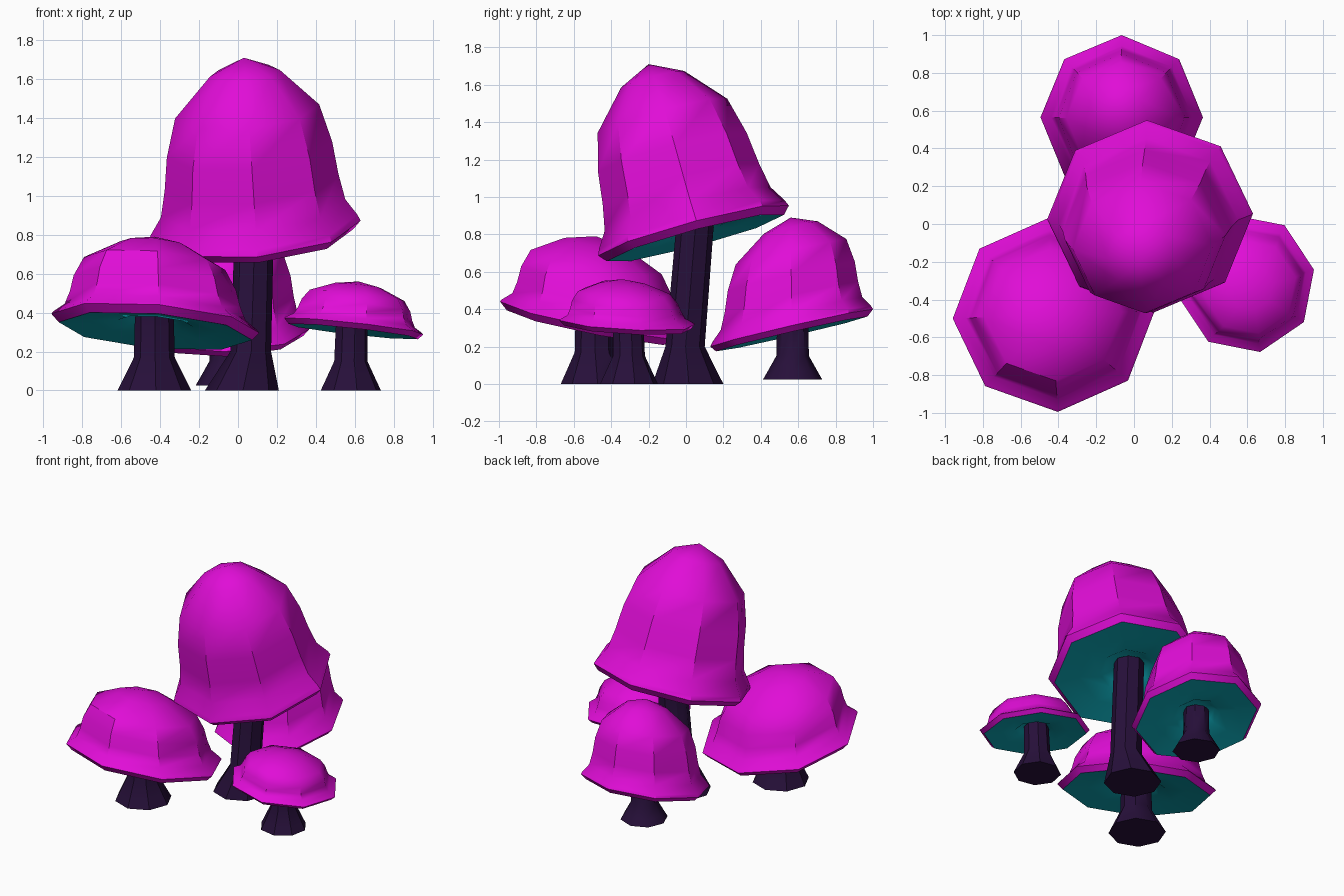
import bpy, bmesh, math
from mathutils import Vector

SIDES = 8

cube = bpy.data.objects.get("Cube")
if cube:
    bpy.data.objects.remove(cube, do_unlink=True)


def make_material(name, color):
    mat = bpy.data.materials.new(name)
    mat.use_nodes = True
    mat.diffuse_color = (*color, 1)
    bsdf = next(n for n in mat.node_tree.nodes if n.type == "BSDF_PRINCIPLED")
    bsdf.inputs["Base Color"].default_value = (*color, 1)
    return mat


MAGENTA = make_material("cap magenta", (0.75, 0.004, 0.68))
TEAL = make_material("gill teal", (0.004, 0.38, 0.46))
DARK = make_material("stem dark purple", (0.02, 0.005, 0.042))


def add_ring(bm, center, rx, ry, phase, slope=(0, 0)):
    """Octagon around a centre, tilted by the slopes along x and y."""
    verts = []
    for i in range(SIDES):
        a = phase + math.tau * i / SIDES
        x, y = rx * math.cos(a), ry * math.sin(a)
        offset = Vector((x, y, x * slope[0] + y * slope[1]))
        verts.append(bm.verts.new(Vector(center) + offset))
    return verts


def bridge(bm, lower, upper, index=0):
    for i in range(SIDES):
        j = (i + 1) % SIDES
        face = bm.faces.new((lower[i], lower[j], upper[j], upper[i]))
        face.material_index = index


def finish(bm, name, materials):
    bmesh.ops.recalc_face_normals(bm, faces=bm.faces[:])
    mesh = bpy.data.meshes.new(name)
    bm.to_mesh(mesh)
    bm.free()
    for mat in materials:
        mesh.materials.append(mat)
    obj = bpy.data.objects.new(name, mesh)
    bpy.context.collection.objects.link(obj)
    bpy.ops.object.select_all(action="DESELECT")
    obj.select_set(True)
    bpy.context.view_layer.objects.active = obj
    bpy.ops.object.shade_smooth_by_angle(angle=math.radians(40))


# Radius fraction and height fraction of the dome, from rim to near the apex
DOME = [(1, 0), (0.975, 0.035), (0.87, 0.13), (0.82, 0.28),
        (0.78, 0.47), (0.68, 0.69), (0.33, 0.91)]
# Radius fraction and depth (in radii) of the underside, from lip to pit
UNDER = [(0.93, -0.075), (0.62, -0.03), (0.36, 0.0), (0.28, 0.06), (0.15, 0.1)]


def make_cap(name, center, apex, rx, ry, slope, phase):
    center, apex = Vector(center), Vector(apex)
    axis = apex - center
    bm = bmesh.new()
    # Dome
    rings = [add_ring(bm, center + axis * h, rx * r, ry * r, phase, slope)
             for r, h in DOME]
    for low, high in zip(rings, rings[1:]):
        bridge(bm, low, high)
    tip = bm.verts.new(apex)
    for i in range(SIDES):
        bm.faces.new((rings[-1][i], rings[-1][(i + 1) % SIDES], tip))
    # Lip and gills
    down = axis.normalized()
    previous = rings[0]
    for k, (r, h) in enumerate(UNDER):
        ring = add_ring(bm, center + down * h * rx, rx * r, ry * r, phase, slope)
        bridge(bm, ring, previous, 0 if k == 0 else 1)
        previous = ring
    bm.faces.new(previous).material_index = 1
    finish(bm, name, [MAGENTA, TEAL])


def make_stem(name, base, neck, top, radius, phase):
    """Flared foot, narrow neck and a straight shaft up into the cap."""
    base, neck, top = Vector(base), Vector(neck), Vector(top)
    path = [(base, 1.9), (base.lerp(neck, 0.35), 1.6),
            (neck, 1.05), (top, 1.0)]
    bm = bmesh.new()
    rings = [add_ring(bm, p, radius * r, radius * r, phase) for p, r in path]
    for low, high in zip(rings, rings[1:]):
        bridge(bm, low, high)
    bm.faces.new(rings[0])
    bm.faces.new(rings[-1])
    finish(bm, name, [DARK])


# Tall middle mushroom
make_cap("tall_cap", (0.085, 0.04, 0.82), (0.03, -0.2, 1.71),
         0.545, 0.51, (0.09, 0.265), 0.03)
make_stem("tall_stem", (0.02, 0.01, 0), (0.065, -0.005, 0.2),
          (0.085, 0.05, 0.87), 0.1, 0.03)

# Wide mushroom at the front right
make_cap("wide_cap", (-0.425, -0.48, 0.345), (-0.43, -0.48, 0.79),
         0.535, 0.515, (-0.085, -0.19), 0.04)
make_stem("wide_stem", (-0.43, -0.48, 0), (-0.43, -0.49, 0.17),
          (-0.43, -0.49, 0.38), 0.1, 0.04)

# Small mushroom at the front left
make_cap("small_cap", (0.595, -0.315, 0.33), (0.62, -0.34, 0.56),
         0.365, 0.37, (-0.11, -0.05), 0.2)
make_stem("small_stem", (0.58, -0.305, 0), (0.58, -0.305, 0.15),
          (0.585, -0.31, 0.35), 0.083, 0.2)

# Mushroom at the back
make_cap("back_cap", (-0.065, 0.565, 0.3), (-0.065, 0.56, 0.89),
         0.43, 0.435, (0.03, 0.23), 0)
make_stem("back_stem", (-0.06, 0.57, 0.025), (-0.06, 0.57, 0.15),
          (-0.06, 0.57, 0.33), 0.083, 0)
